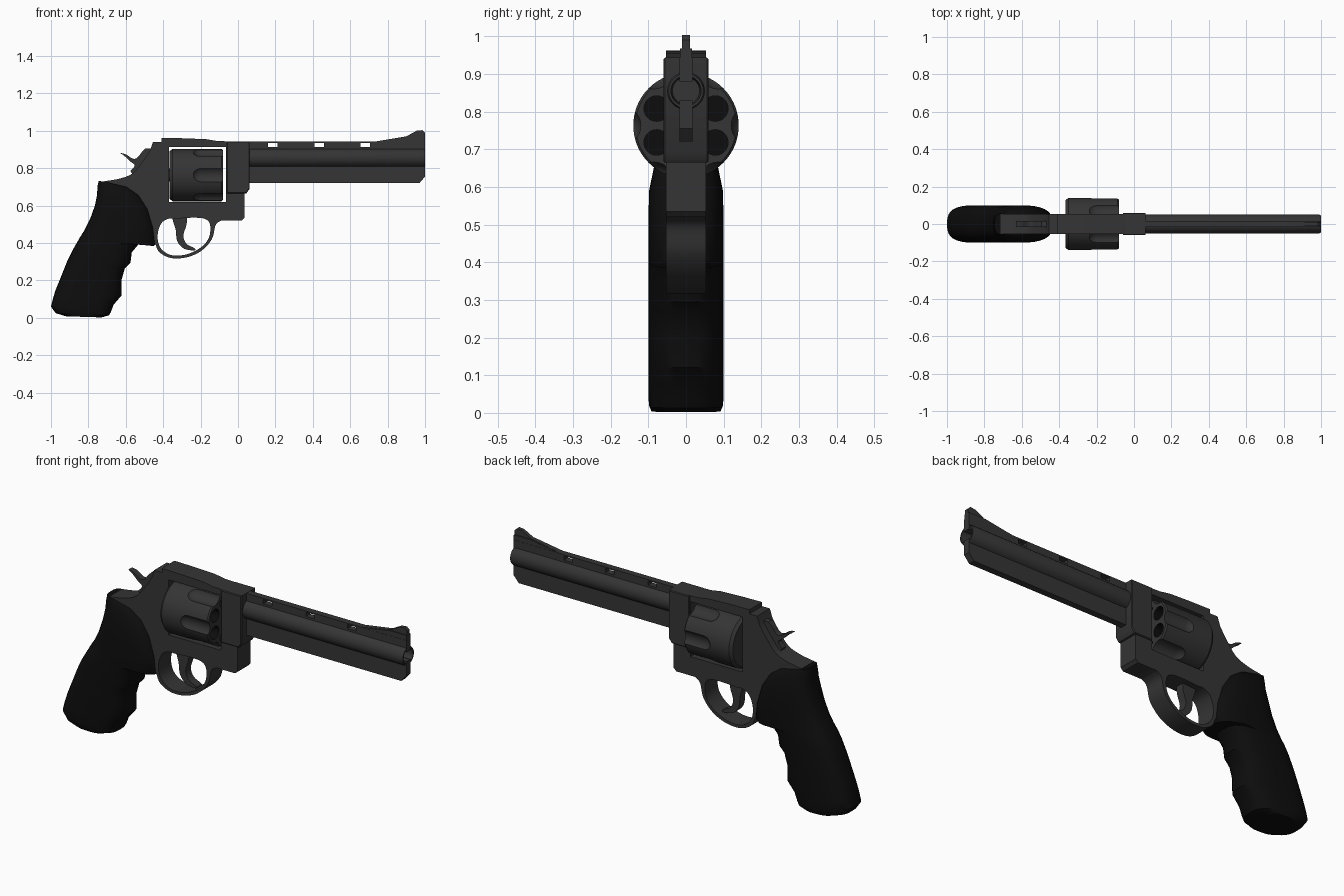
import bpy, bmesh, math
from mathutils import Vector

if "Cube" in bpy.data.objects:
    bpy.data.objects.remove(bpy.data.objects["Cube"])


def material(name, v):
    m = bpy.data.materials.new(name)
    m.diffuse_color = (v, v, v, 1)
    m.use_nodes = True
    m.node_tree.nodes["Principled BSDF"].inputs["Base Color"].default_value = m.diffuse_color
    return m


STEEL = material("dark_steel", 0.035)
BLACK = material("black_rubber", 0.004)


def smooth(ob, angle=35):
    bpy.ops.object.select_all(action='DESELECT')
    ob.select_set(True)
    bpy.context.view_layer.objects.active = ob
    bpy.ops.object.shade_smooth_by_angle(angle=math.radians(angle))


def spline(pts, closed=False, n=5):
    """Catmull-Rom curve through the points."""
    p = [Vector(q) for q in pts]
    c, out = len(p), []
    for i in range(c if closed else c - 1):
        if closed:
            a, b, d, e = p[i - 1], p[i], p[(i + 1) % c], p[(i + 2) % c]
        else:
            a, b, d, e = p[max(i - 1, 0)], p[i], p[i + 1], p[min(i + 2, c - 1)]
        for k in range(n):
            t = k / n
            out.append(0.5 * (2 * b + (d - a) * t + (2 * a - 5 * b + 4 * d - e) * t * t
                              + (3 * b - a - 3 * d + e) * t ** 3))
    return out if closed else out + [p[-1]]


def plate(name, loops, half, bevel=0.0):
    """Side profile (with optional holes) extruded across y."""
    cu = bpy.data.curves.new(name, 'CURVE')
    cu.dimensions, cu.fill_mode = '2D', 'BOTH'
    cu.extrude, cu.bevel_depth, cu.offset = half - bevel, bevel, -bevel
    cu.bevel_resolution = 0
    for pts in loops:
        s = cu.splines.new('POLY')
        s.points.add(len(pts) - 1)
        for q, pt in zip(pts, s.points):
            pt.co = (q[0], q[1], 0, 1)
        s.use_cyclic_u = True
    ob = bpy.data.objects.new(name, cu)
    bpy.context.collection.objects.link(ob)
    ob.rotation_euler.x = math.pi / 2
    bpy.ops.object.select_all(action='DESELECT')
    ob.select_set(True)
    bpy.context.view_layer.objects.active = ob
    bpy.ops.object.convert(target='MESH')
    ob = bpy.context.object
    bm = bmesh.new()
    bm.from_mesh(ob.data)
    bmesh.ops.remove_doubles(bm, verts=bm.verts, dist=1e-5)
    bmesh.ops.recalc_face_normals(bm, faces=bm.faces)
    bm.to_mesh(ob.data)
    ob.data.materials.clear()
    ob.data.materials.append(STEEL)
    smooth(ob)
    return ob


def mesh_from_rings(name, rings, mat, cap=True):
    bm = bmesh.new()
    vs = [[bm.verts.new(c) for c in r] for r in rings]
    n = len(rings[0])
    for a, b in zip(vs, vs[1:]):
        for i in range(n):
            j = (i + 1) % n
            bm.faces.new((a[i], a[j], b[j], b[i]))
    if cap:
        bm.faces.new(vs[0])
        bm.faces.new(vs[-1])
    bmesh.ops.recalc_face_normals(bm, faces=bm.faces)
    me = bpy.data.meshes.new(name)
    bm.to_mesh(me)
    bm.free()
    ob = bpy.data.objects.new(name, me)
    bpy.context.collection.objects.link(ob)
    me.materials.append(mat)
    smooth(ob)
    return ob


def lathe(name, prof, y, z, mat=STEEL, n=48):
    """Turned part along x from (x, radius) pairs."""
    rings = [[(x, y + r * math.cos(2 * math.pi * i / n), z + r * math.sin(2 * math.pi * i / n))
              for i in range(n)] for x, r in prof]
    return mesh_from_rings(name, rings, mat)


def box_loop(x0, x1, z0, z1):
    return [(x0, z0), (x1, z0), (x1, z1), (x0, z1)]


# Frame with cylinder window and trigger guard
guard_out = spline([(-.09, .52), (-.12, .495), (-.14, .42), (-.2, .355), (-.28, .322),
                    (-.36, .32), (-.42, .35), (-.44, .39)])
guard_hole = spline([(-.43, .44), (-.415, .375), (-.36, .336), (-.28, .338), (-.2, .375),
                     (-.155, .43), (-.15, .50), (-.18, .53), (-.25, .535), (-.33, .53),
                     (-.37, .53), (-.41, .505)], closed=True)
back = spline([(-.47, .895), (-.5, .85), (-.56, .775), (-.63, .745), (-.715, .73)])
outline = [(.06, .94), (.06, .69), (.035, .67), (.035, .535), (.02, .52)] + guard_out + \
          [(-.48, .45), (-.55, .6), (-.715, .69)] + back[::-1] + \
          [(-.455, .94), (-.41, .94), (-.41, .962), (-.3, .96), (-.17, .955), (-.11, .945)]
plate("frame", [outline, box_loop(-.37, -.063, .62, .912), guard_hole], .053)
plate("frame_front_block", [[(-.06, .943), (.062, .943), (.062, .69), (.045, .665), (-.06, .665)]],
      .06, .004)

# Barrel, underlug, vented rib, front sight
lathe("barrel", [(.04, .05), (.99, .05), (1.0, .046), (1.0, .04), (.94, .036), (.94, .001)], 0, .855)
plate("barrel_underlug", [[(.05, .72), (.97, .72), (1.0, .755), (1.0, .83), (.05, .83)]], .017)
vents = [box_loop(x, x + .05, .913, .935) for x in (.16, .41, .655)]
plate("vented_rib", [box_loop(.05, 1.0, .88, .942)] + vents, .017)
plate("front_sight", [[(.72, .94), (.9, .97), (.955, 1.0), (.985, 1.003), (1.0, .99), (1.0, .93)]], .01)
plate("sight_base", [[(.72, .94), (.9, .968), (1.0, .968), (1.0, .93)]], .016)

# Cylinder with six chambers and six flutes
CZ = .763
drum = lathe("cylinder", [(-.365, .128), (-.35, .14), (-.088, .14), (-.081, .134)], 0, CZ, n=72)
cutters = []
for k in range(6):
    a = math.radians(30 + 60 * k)
    cutters.append(lathe("chamber_cutter", [(-.33, .034), (-.05, .034)],
                         .09 * math.cos(a), CZ + .09 * math.sin(a), BLACK, 24))
    a -= math.radians(30)
    cap = [(-.2 - .05 * math.cos(t), .05 * math.sin(t)) for t in (.05, .4, .8, 1.2, math.pi / 2)]
    cutters.append(lathe("flute_cutter", cap + [(-.05, .05)],
                         .17 * math.cos(a), CZ + .17 * math.sin(a), STEEL, 32))
for c in cutters:
    c.hide_render = True
    m = drum.modifiers.new("cut", 'BOOLEAN')
    m.object, m.operation, m.solver = c, 'DIFFERENCE', 'EXACT'
    m.material_mode = 'TRANSFER'
bpy.context.view_layer.objects.active = drum
for m in list(drum.modifiers):
    bpy.ops.object.modifier_apply(modifier=m.name)
for c in cutters:
    bpy.data.objects.remove(c)
smooth(drum)
lathe("cylinder_axle", [(-.38, .035), (-.36, .035)], 0, CZ, n=24)

# Trigger and hammer
plate("trigger", [spline([(-.35, .55), (-.28, .55), (-.275, .5), (-.292, .44), (-.275, .395),
                          (-.232, .372), (-.235, .36), (-.29, .37), (-.325, .41), (-.333, .47)],
                         closed=True, n=4)], .022)
plate("hammer", [spline([(-.632, .882), (-.6, .874), (-.565, .852), (-.54, .855), (-.515, .885),
                         (-.495, .905)], n=4)
                 + [(-.46, .905), (-.46, .78), (-.56, .76)]
                 + spline([(-.575, .785), (-.552, .815), (-.575, .835), (-.61, .868)], n=4)], .016)

# Grip lofted from back/front point pairs (back x, z, front x, z, half width)
sections = [(-.745, .732, -.68, .722, .055), (-.752, .70, -.58, .70, .07),
            (-.753, .66, -.52, .655, .084), (-.765, .60, -.475, .58, .098),
            (-.79, .53, -.445, .48, .1), (-.82, .47, -.435, .40, .1),
            (-.845, .43, -.45, .383, .1), (-.865, .395, -.53, .395, .1),
            (-.885, .36, -.568, .35, .1), (-.91, .31, -.575, .295, .1),
            (-.93, .26, -.605, .265, .1), (-.95, .21, -.622, .205, .1),
            (-.975, .15, -.622, .12, .1), (-.99, .10, -.665, .07, .1),
            (-1.0, .06, -.68, .03, .1), (-.975, .025, -.69, .013, .098),
            (-.92, .008, -.73, .002, .092)]


def sup(v):
    return math.copysign(abs(v) ** (2 / 2.9), v)


rings = []
for bx, bz, fx, fz, w in sections:
    ring = []
    for i in range(32):
        t = 2 * math.pi * i / 32
        u = .5 + .5 * sup(math.cos(t))
        ring.append((bx + (fx - bx) * u, w * sup(math.sin(t)), bz + (fz - bz) * u))
    rings.append(ring)
grip = mesh_from_rings("grip", rings, BLACK)
smooth(grip, 50)
